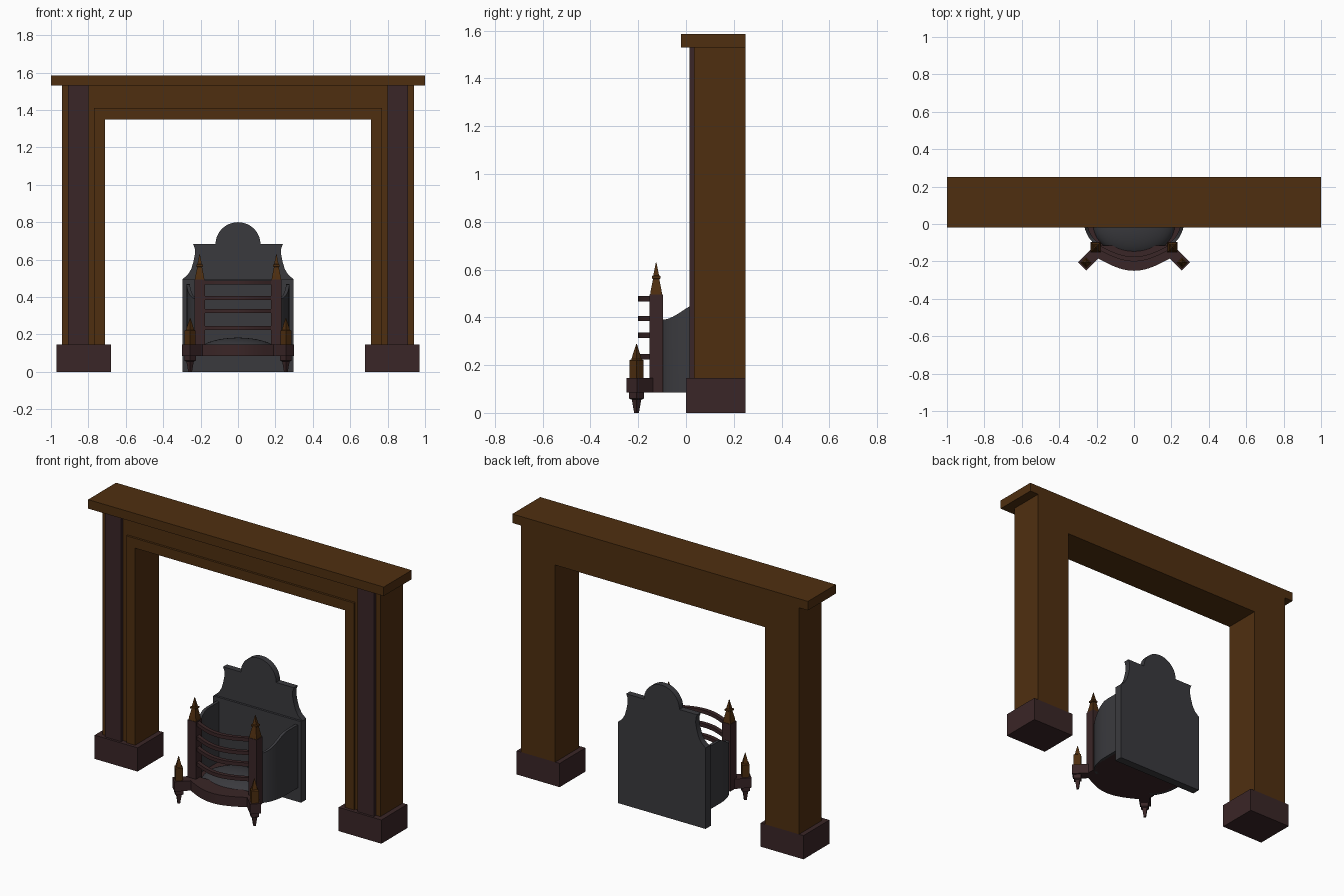
import bpy, bmesh, math
from mathutils import Matrix, Vector

if "Cube" in bpy.data.objects:
    bpy.data.objects.remove(bpy.data.objects["Cube"])


def material(name, rgb):
    m = bpy.data.materials.new(name)
    m.diffuse_color = (*rgb, 1)
    m.use_nodes = True
    m.node_tree.nodes["Principled BSDF"].inputs["Base Color"].default_value = m.diffuse_color
    return m


WOOD = material("warm_brown", (0.078, 0.028, 0.005))
DARK = material("dark_plum_brown", (0.042, 0.019, 0.02))
IRON = material("cast_iron_grey", (0.042, 0.042, 0.048))


def finish(name, bm, mat, smooth=False):
    bmesh.ops.recalc_face_normals(bm, faces=bm.faces[:])
    me = bpy.data.meshes.new(name)
    bm.to_mesh(me)
    bm.free()
    me.materials.append(mat)
    ob = bpy.data.objects.new(name, me)
    bpy.context.collection.objects.link(ob)
    if smooth:
        bpy.ops.object.select_all(action='DESELECT')
        ob.select_set(True)
        bpy.context.view_layer.objects.active = ob
        bpy.ops.object.shade_smooth_by_angle(angle=math.radians(35))
    return ob


def prism(name, pts, lo, hi, axis, mat, smooth=False):
    """Extrude a 2D outline: axis 'z' uses (x, y) points, axis 'y' uses (x, z)."""
    bm = bmesh.new()
    put = (lambda p, h: (p[0], p[1], h)) if axis == 'z' else (lambda p, h: (p[0], h, p[1]))
    a = [bm.verts.new(put(p, lo)) for p in pts]
    b = [bm.verts.new(put(p, hi)) for p in pts]
    bm.faces.new(a)
    bm.faces.new(b)
    n = len(pts)
    for i in range(n):
        j = (i + 1) % n
        bm.faces.new((a[i], a[j], b[j], b[i]))
    return finish(name, bm, mat, smooth)


def box(name, x0, x1, y0, y1, z0, z1, mat):
    return prism(name, [(x0, y0), (x1, y0), (x1, y1), (x0, y1)], z0, z1, 'z', mat)


def square_stack(name, cx, cy, sections, mat, turn=0):
    """Square-section turning: sections are (half width, z)."""
    bm = bmesh.new()
    rings = []
    for w, z in sections:
        ring = []
        for k in range(4):
            a = math.radians(45 + turn + 90 * k)
            r = w * math.sqrt(2)
            ring.append(bm.verts.new((cx + r * math.cos(a), cy + r * math.sin(a), z)))
        rings.append(ring)
    for r, s in zip(rings, rings[1:]):
        for k in range(4):
            j = (k + 1) % 4
            bm.faces.new((r[k], r[j], s[j], s[k]))
    bm.faces.new(rings[0])
    bm.faces.new(rings[-1])
    return finish(name, bm, mat)


def arch(x0, x1, top0, top1, bottom):
    """Upside-down U outline, outer half width x1, inner half width x0."""
    return [(-x1, bottom), (-x1, top1), (x1, top1), (x1, bottom),
            (x0, bottom), (x0, top0), (-x0, top0), (-x0, bottom)]


# Mantelpiece surround
prism("surround_body", arch(0.71, 0.94, 1.35, 1.53, 0.145), 0.033, 0.25, 'y', WOOD)
prism("opening_moulding", arch(0.71, 0.77, 1.35, 1.41, 0.145), 0.02, 0.034, 'y', WOOD)
box("mantel_shelf", -1, 1, -0.02, 0.25, 1.53, 1.585, WOOD)
for side, s in (("left", -1), ("right", 1)):
    box(side + "_plinth", *sorted((s * 0.68, s * 0.97)), 0, 0.25, 0, 0.145, DARK)
    box(side + "_pilaster", *sorted((s * 0.80, s * 0.91)), 0.014, 0.034, 0.145, 1.53, DARK)

# Fireback: thick lower slab and shaped crest
box("fireback_slab", -0.297, 0.297, 0.185, 0.235, 0, 0.495, IRON)
half = [(0.297, 0.40), (0.297, 0.495), (0.268, 0.52), (0.25, 0.55), (0.238, 0.59),
        (0.23, 0.63), (0.231, 0.66), (0.24, 0.683), (0.12, 0.683)]
dome = [(0.12 * math.cos(math.pi * k / 20), 0.683 + 0.117 * math.sin(math.pi * k / 20))
        for k in range(1, 20)]
prism("fireback_crest", half + dome + [(-x, z) for x, z in reversed(half)],
      0.198, 0.235, 'y', IRON, True)

# Curved basket side plates with swept tops
path = [(0.275, 0.19), (0.275, 0.15), (0.275, 0.12), (0.275, 0.09)]
path += [(0.17 + 0.105 * math.cos(a), 0.06 - 0.18 * math.sin(a))
         for a in (math.radians(5 * k) for k in range(0, 17))]


def top_z(y):
    u = min(1, max(0, (y + 0.1) / 0.18))
    return 0.39 + 0.08 * u * u * (3 - 2 * u)


for side, s in (("left", -1), ("right", 1)):
    bm = bmesh.new()
    cols = []
    for i, (x, y) in enumerate(path):
        p, q = path[max(i - 1, 0)], path[min(i + 1, len(path) - 1)]
        t = Vector((q[0] - p[0], q[1] - p[1])).normalized()
        ix, iy = x + t.y * 0.018, y - t.x * 0.018   # inward offset
        z = top_z(y)
        cols.append([bm.verts.new((s * a, b, c)) for a, b, c in
                     ((x, y, 0.085), (x, y, z), (ix, iy, z), (ix, iy, 0.085))])
    for c, d in zip(cols, cols[1:]):
        for k in range(4):
            j = (k + 1) % 4
            bm.faces.new((c[k], c[j], d[j], d[k]))
    bm.faces.new(cols[0])
    bm.faces.new(cols[-1])
    finish(side + "_basket_wall", bm, IRON, True)

# Basket floor and raised fuel bed
inner = [(x - 0.005, y) for x, y in path]
prism("basket_floor", inner + [(-x, y) for x, y in reversed(inner)], 0.085, 0.105, 'z', DARK)
bm = bmesh.new()
bmesh.ops.create_uvsphere(bm, u_segments=40, v_segments=20, radius=1,
                          matrix=Matrix.Translation((0, 0.0, 0.1)) @ Matrix.Diagonal((0.22, 0.175, 0.083, 1)))
bmesh.ops.bisect_plane(bm, geom=bm.verts[:] + bm.edges[:] + bm.faces[:],
                       plane_co=(0, 0, 0.1), plane_no=(0, 0, -1), clear_outer=True)
finish("fuel_bed", bm, IRON, True)


def bow(w, base, depth, n=24):
    """Front bow curve running from -w to w."""
    xs = [-w + 2 * w * i / n for i in range(n + 1)]
    return [(x, base - depth * math.cos(math.pi * x / (2 * w))) for x in xs]


# Bowed bottom rail and front bars
prism("bottom_rail", bow(0.19, -0.185, 0.065) + [(0.2, -0.115), (-0.2, -0.115)],
      0.085, 0.145, 'z', DARK, True)
for i, z in enumerate((0.235, 0.325, 0.395, 0.478)):
    outer = bow(0.185, -0.14, 0.06)
    prism(f"front_bar_{i + 1}", outer + [(x, y + 0.025) for x, y in reversed(outer)],
          z - 0.011, z + 0.011, 'z', DARK, True)

# Posts, diagonal arms, feet and finials
for side, s in (("left", -1), ("right", 1)):
    square_stack(side + "_post", s * 0.205, -0.125, [(0.028, 0.085), (0.028, 0.495)], DARK)
    square_stack(side + "_post_finial", s * 0.205, -0.125,
                 [(0.025, 0.495), (0.022, 0.515), (0.013, 0.56), (0.018, 0.563),
                  (0.018, 0.573), (0.012, 0.576), (0.001, 0.63)], WOOD)
    arm = [(0.3, -0.205), (0.256, -0.249), (0.185, -0.178), (0.185, -0.1), (0.205, -0.11)]
    prism(side + "_corner_arm", [(s * x, y) for x, y in arm], 0.085, 0.145, 'z', DARK)
    square_stack(side + "_foot", s * 0.256, -0.207,
                 [(0.007, 0), (0.014, 0.055), (0.022, 0.06), (0.022, 0.086)], DARK, 45)
    square_stack(side + "_corner_finial", s * 0.256, -0.207,
                 [(0.021, 0.145), (0.021, 0.22), (0.015, 0.225), (0.011, 0.245),
                  (0.001, 0.288)], WOOD, 45)
